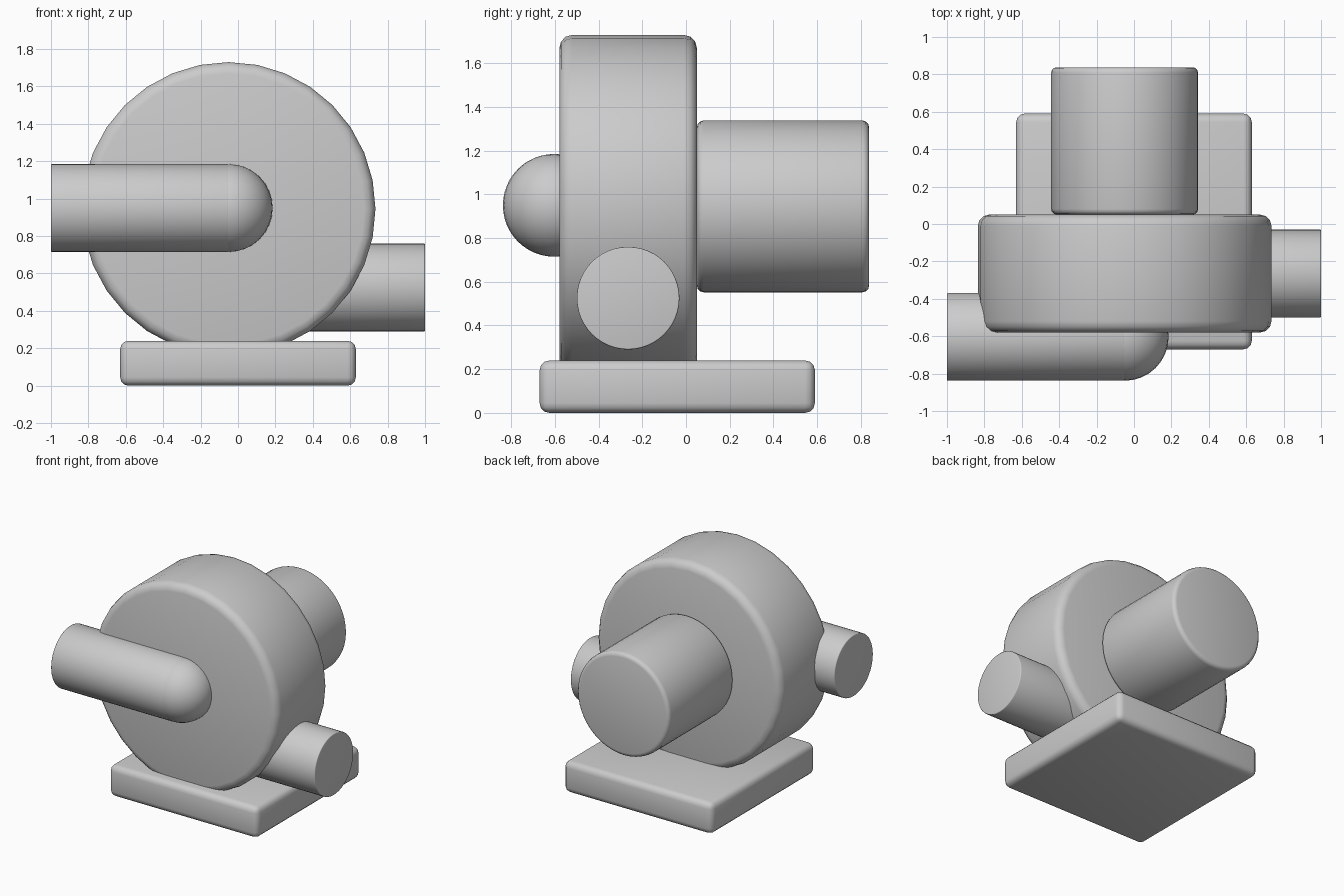
import bpy
import math
from mathutils import Matrix

cube = bpy.data.objects.get("Cube")
if cube:
    bpy.data.objects.remove(cube, do_unlink=True)

grey = bpy.data.materials.new("plain grey")
grey.use_nodes = True
colour = (0.6, 0.6, 0.6, 1)
grey.diffuse_color = colour
grey.node_tree.nodes["Principled BSDF"].inputs["Base Color"].default_value = colour


def finish(name, bevel=0, segments=3):
    """Name, colour, bevel and smooth the active object."""
    obj = bpy.context.object
    obj.name = name
    obj.data.materials.append(grey)
    if bevel:
        mod = obj.modifiers.new("rounded edges", 'BEVEL')
        mod.width = bevel
        mod.segments = segments
        mod.limit_method = 'ANGLE'
        mod.angle_limit = math.radians(40)
        bpy.ops.object.modifier_apply(modifier=mod.name)
    bpy.ops.object.shade_smooth_by_angle(angle=math.radians(35))
    return obj


def cylinder(name, axis, start, end, radius, across, z, bevel, sides=32):
    """Cylinder along x or y; across is its place on the other flat axis."""
    middle = (start + end) / 2
    along_x = axis == 'X'
    bpy.ops.mesh.primitive_cylinder_add(
        vertices=sides, radius=radius, depth=end - start,
        location=(middle, across, z) if along_x else (across, middle, z))
    turn = Matrix.Rotation(math.pi / 2, 4, 'Y' if along_x else 'X')
    bpy.context.object.data.transform(turn)
    return finish(name, bevel)


AXIS_X, AXIS_Z = -0.05, 0.945
PIPE_R, INLET_Y = 0.235, -0.603

# Base slab
bpy.ops.mesh.primitive_cube_add(size=1, location=(0, -0.04, 0.12))
bpy.context.object.data.transform(Matrix.Diagonal((1.26, 1.26, 0.24, 1)))
finish("base", 0.045)

# Fan housing and motor on a shared axis
cylinder("housing", 'Y', -0.58, 0.05, 0.785, AXIS_X, AXIS_Z, 0.06)
cylinder("motor", 'Y', 0.05, 0.838, 0.393, AXIS_X, AXIS_Z, 0.03, 48)

# Inlet pipe with its rounded elbow
cylinder("inlet_pipe", 'X', -1, AXIS_X, PIPE_R, INLET_Y, 0.95, 0.006, 48)
bpy.ops.mesh.primitive_uv_sphere_add(segments=32, ring_count=16, radius=PIPE_R,
                                     location=(AXIS_X, INLET_Y, 0.95))
finish("inlet_elbow")

# Outlet pipe
cylinder("outlet_pipe", 'X', 0.1, 1, PIPE_R, -0.265, 0.525, 0.006, 48)
